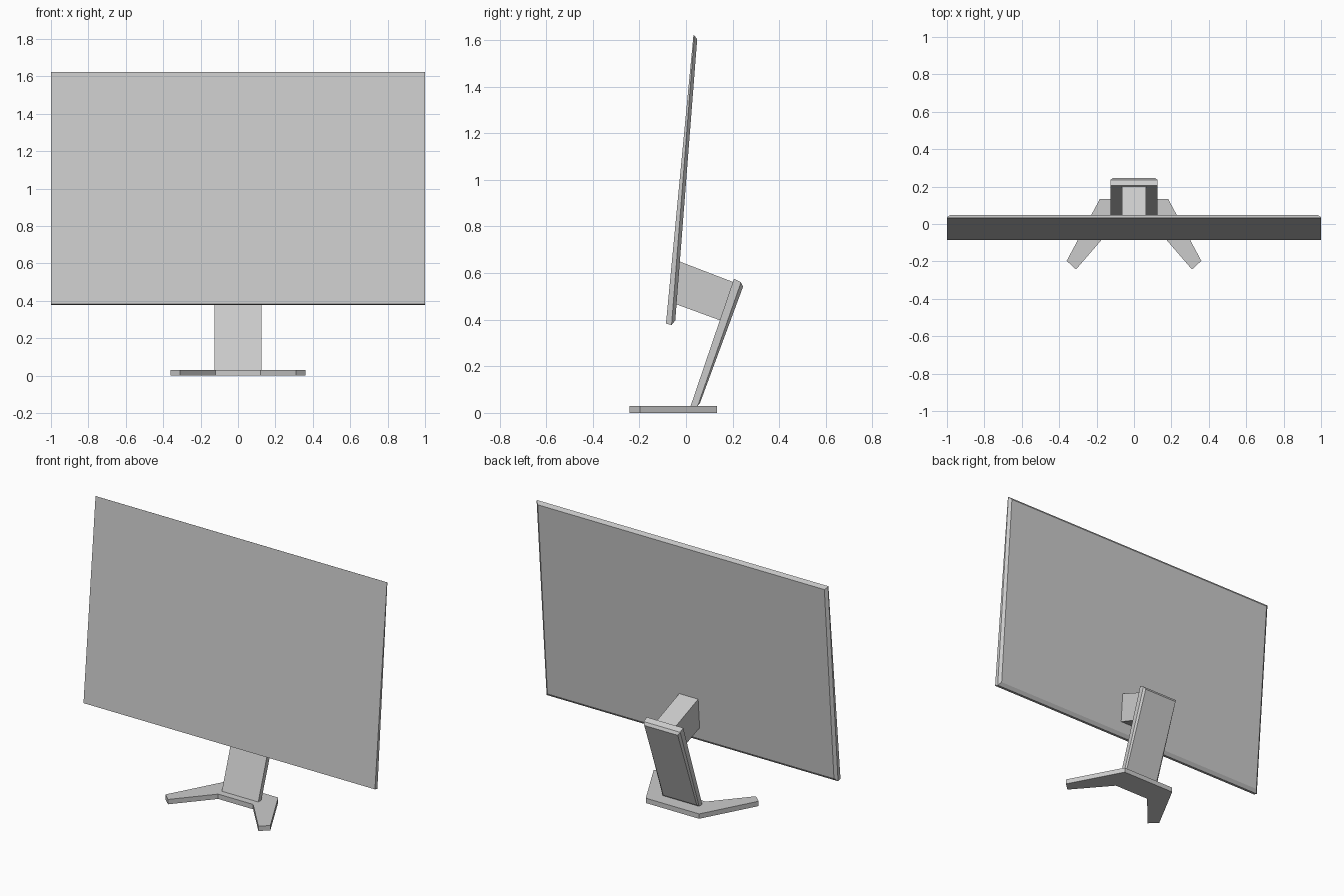
import bpy

if "Cube" in bpy.data.objects:
    bpy.data.objects.remove(bpy.data.objects["Cube"])


def make_object(name, verts, faces):
    mesh = bpy.data.meshes.new(name)
    mesh.from_pydata(verts, [], faces)
    mesh.update()
    obj = bpy.data.objects.new(name, mesh)
    bpy.context.collection.objects.link(obj)
    return obj


def loft(name, rings):
    """Solid through stacked rings with equal point counts."""
    n = len(rings[0])
    verts = [p for ring in rings for p in ring]
    faces = [tuple(reversed(range(n)))]
    for r in range(len(rings) - 1):
        for i in range(n):
            j = (i + 1) % n
            a, b = r * n, (r + 1) * n
            faces.append((a + i, a + j, b + j, b + i))
    last = (len(rings) - 1) * n
    faces.append(tuple(range(last, last + n)))
    return make_object(name, verts, faces)


def panel(name, layers):
    """Leaning panel: layers run front to back as (half width, bottom yz, top yz)."""
    return loft(name, [
        [(w, *lo), (-w, *lo), (-w, *hi), (w, *hi)] for w, lo, hi in layers
    ])


# Screen: wedge-shaped rim, bevelled towards the back
panel("screen", [
    (1.0, (-0.086, 0.383), (0.032, 1.622)),
    (1.0, (-0.062, 0.377), (0.036, 1.62)),
    (0.983, (-0.046, 0.397), (0.048, 1.603)),
])

# Stand upright: leaning plate with bevelled back edges
panel("stand_upright", [
    (0.125, (0.02, 0.03), (0.206, 0.576)),
    (0.125, (0.05, 0.03), (0.236, 0.56)),
    (0.115, (0.06, 0.042), (0.245, 0.542)),
])

# Arm between screen and upright
panel("screen_arm", [
    (0.065, (-0.045, 0.467), (-0.031, 0.651)),
    (0.065, (0.147, 0.397), (0.206, 0.56)),
])

# Base: V-shaped foot, mirrored half outline
half = [(0.12, -0.023), (0.31, -0.243), (0.36, -0.197), (0.183, 0.133)]
outline = half + [(-x, y) for x, y in reversed(half)]
loft("base_foot", [[(x, y, z) for x, y in outline] for z in (0, 0.03)])
